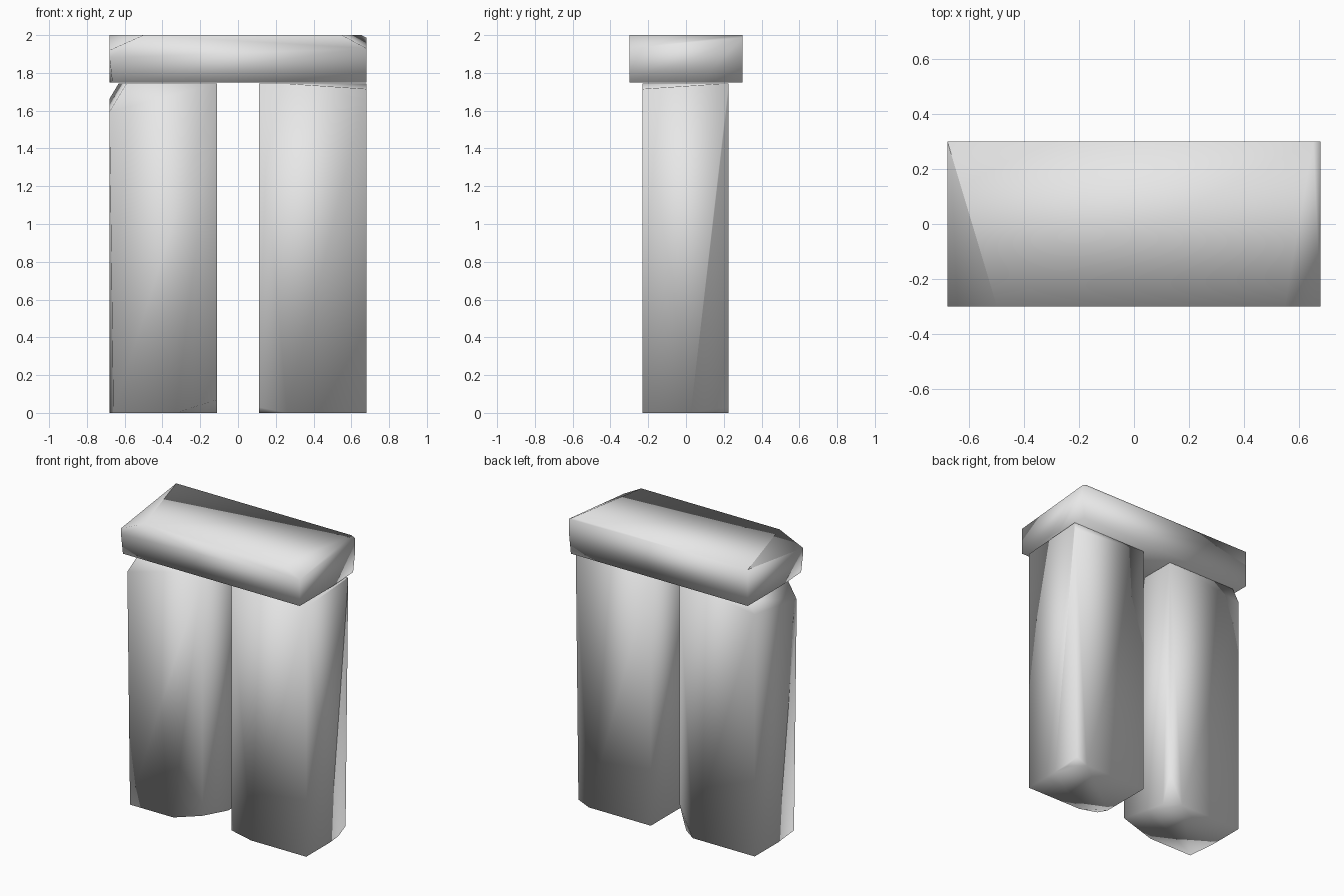
import bpy
import bmesh
from mathutils import Vector

cube = bpy.data.objects.get("Cube")
if cube:
    bpy.data.objects.remove(cube, do_unlink=True)

# Weathered grey stone
stone = bpy.data.materials.new("grey_stone")
stone.use_nodes = True
stone.diffuse_color = (0.8, 0.8, 0.8, 1)
stone.node_tree.nodes["Principled BSDF"].inputs["Base Color"].default_value = (0.8, 0.8, 0.8, 1)


def chip(bm, low, high, corner, size):
    """Slice one corner off; size is the cut length along each axis."""
    point = Vector([high[i] if corner[i] > 0 else low[i] for i in range(3)])
    normal = Vector([corner[i] / size[i] for i in range(3)]).normalized()
    on_plane = point - Vector((corner[0] * size[0], 0, 0))
    cut = bmesh.ops.bisect_plane(bm, geom=bm.verts[:] + bm.edges[:] + bm.faces[:],
                                 plane_co=on_plane, plane_no=normal, clear_outer=True)
    edges = [e for e in cut["geom_cut"] if isinstance(e, bmesh.types.BMEdge)]
    bmesh.ops.holes_fill(bm, edges=edges)


def slab(name, low, high, chips):
    """Rough block with chipped corners and soft shading."""
    low, high = Vector(low), Vector(high)
    bm = bmesh.new()
    bmesh.ops.create_cube(bm, size=1)
    bmesh.ops.scale(bm, vec=high - low, verts=bm.verts)
    bmesh.ops.translate(bm, vec=(low + high) / 2, verts=bm.verts)
    for corner, size in chips:
        chip(bm, low, high, corner, size)
    bmesh.ops.recalc_face_normals(bm, faces=bm.faces)
    for face in bm.faces:
        face.smooth = True
    mesh = bpy.data.meshes.new(name)
    bm.to_mesh(mesh)
    bm.free()
    mesh.materials.append(stone)
    obj = bpy.data.objects.new(name, mesh)
    bpy.context.collection.objects.link(obj)
    return obj


# Upright on the -x side
slab("right_upright", (-0.68, -0.23, 0), (-0.11, 0.225, 1.745), [
    ((-1, -1, 1), (0.09, 1.0, 0.15)),
    ((1, -1, -1), (0.22, 0.28, 0.07)),
    ((1, 1, -1), (0.1, 0.07, 0.2)),
    ((-1, -1, -1), (0.02, 0.2, 1.55)),
])

# Upright on the +x side
slab("left_upright", (0.11, -0.23, 0), (0.68, 0.225, 1.745), [
    ((1, -1, 1), (0.45, 0.45, 0.03)),
    ((-1, -1, -1), (0.15, 0.1, 0.03)),
    ((1, 1, -1), (0.02, 0.2, 1.7)),
    ((1, 1, -1), (0.1, 0.1, 0.04)),
])

# Lintel across the top
slab("lintel", (-0.68, -0.3, 1.75), (0.68, 0.3, 2), [
    ((-1, -1, 1), (0.18, 0.6, 0.08)),
    ((1, -1, 1), (0.13, 0.75, 0.07)),
    ((1, 1, -1), (0.015, 0.23, 0.14)),
    ((-1, -1, -1), (0.015, 0.22, 0.13)),
])
